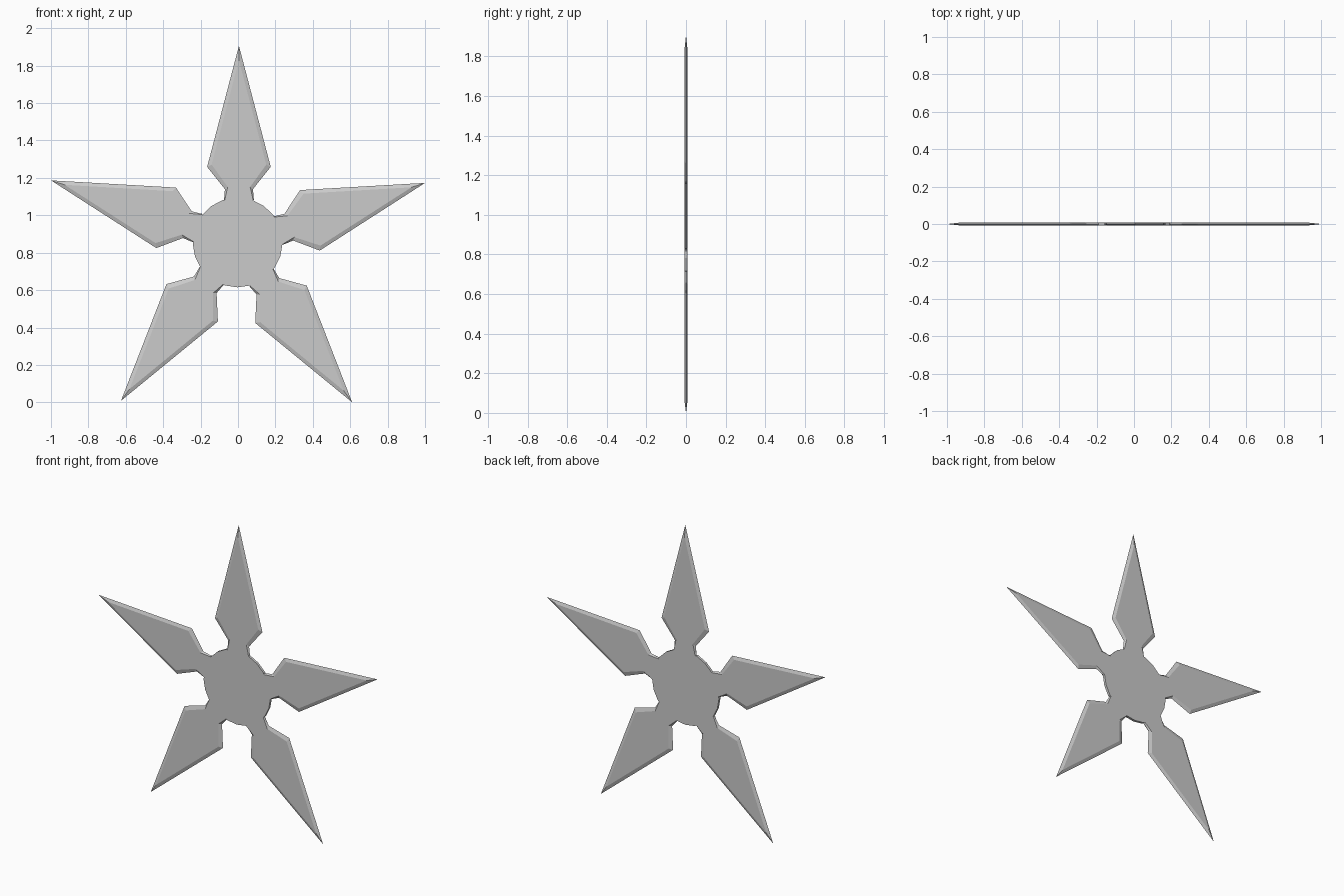
import bpy, bmesh, math
from mathutils import Matrix, Vector

if "Cube" in bpy.data.objects:
    bpy.data.objects.remove(bpy.data.objects["Cube"])

CENTRE = Vector((-0.002, 0, 0.855))   # middle of the star
T = 0.008                             # half thickness
SHIFT = 0.007                         # blades sit slightly off the radial line
BLADES = 5


def make_object(name, bm):
    bmesh.ops.recalc_face_normals(bm, faces=bm.faces)
    mesh = bpy.data.meshes.new(name)
    bm.to_mesh(mesh)
    bm.free()
    obj = bpy.data.objects.new(name, mesh)
    bpy.context.collection.objects.link(obj)
    return obj


def mirrored(half, tip):
    """Closed outline: right side from the neck up, tip, left side back down."""
    return half + [tip] + [(-x, z) for x, z in reversed(half)]


# Hub: faceted disc with a flat seat for each blade and one vertex between blades
bm = bmesh.new()
ring = []
for i in range(BLADES):
    for offset in (-19.5, 19.5, 36):
        a = math.radians(72 * i + offset)
        ring.append(bm.verts.new((0.24 * math.sin(a), -T, 0.24 * math.cos(a))))
front = bm.faces.new(ring)
extruded = bmesh.ops.extrude_face_region(bm, geom=[front], use_keep_orig=True)
bmesh.ops.translate(bm, vec=(0, 2 * T, 0),
                    verts=[v for v in extruded["geom"] if isinstance(v, bmesh.types.BMVert)])
make_object("hub", bm).location = CENTRE

# Blade: sharp rim in the middle plane, flat inset face on each side
rim = mirrored([(0.080, 0.226), (0.075, 0.285), (0.170, 0.404)], (0, 1.0515))
flat = mirrored([(0.076, 0.226), (0.060, 0.297), (0.146, 0.416)], (0, 0.975))

for i in range(BLADES):
    bm = bmesh.new()
    edge = [bm.verts.new((x + SHIFT, 0, z)) for x, z in rim]
    n = len(edge)
    sides = []
    for y in (-T, T):
        loop = [bm.verts.new((x + SHIFT, y, z)) for x, z in flat]
        sides.append(loop)
        # neck, shoulder and point of the flat face
        bm.faces.new((loop[0], loop[1], loop[5], loop[6]))
        bm.faces.new((loop[1], loop[2], loop[4], loop[5]))
        bm.faces.new((loop[2], loop[3], loop[4]))
        # ground bevel down to the rim
        for k in range(n - 1):
            bm.faces.new((edge[k], edge[k + 1], loop[k + 1], loop[k]))
    # root of the neck, against the hub
    f, b = sides
    bm.faces.new((edge[0], f[0], f[-1], edge[-1], b[-1], b[0]))
    obj = make_object(f"blade_{i + 1}", bm)
    obj.matrix_world = (Matrix.Translation(CENTRE)
                        @ Matrix.Rotation(math.radians(72 * i), 4, 'Y'))
